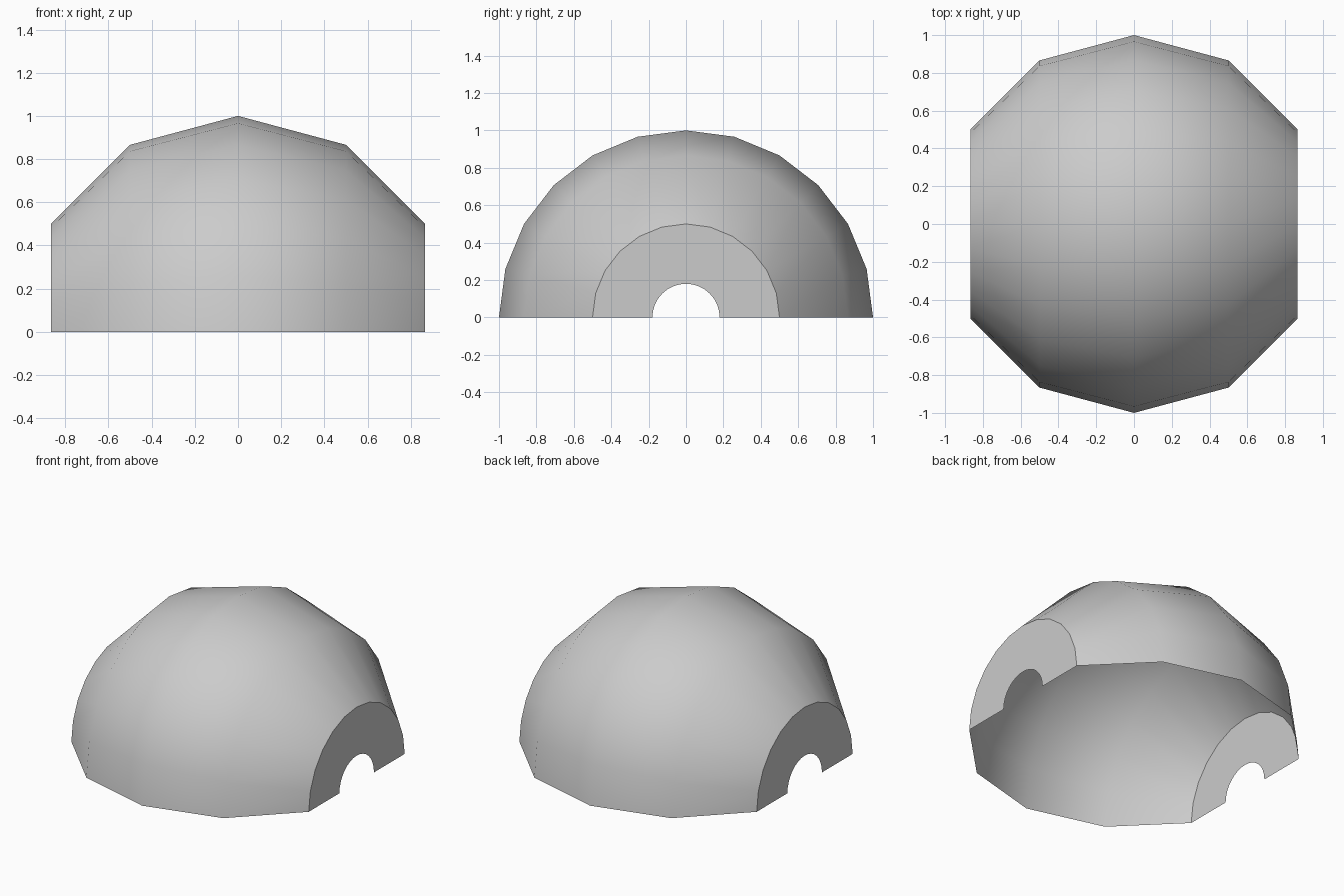
import bpy, bmesh, math

if "Cube" in bpy.data.objects:
    bpy.data.objects.remove(bpy.data.objects["Cube"])

SIDES = 12        # facets around the half turn
HOLE_R = 0.18
HOLE_SIDES = 16


def arc(bm, x, r, n):
    """Half circle of vertices about the x axis, from -y over the top to +y."""
    return [bm.verts.new((x, -r * math.cos(math.pi * i / n),
                          r * math.sin(math.pi * i / n))) for i in range(n + 1)]


bm = bmesh.new()

# Dome shell: sphere rings every 30 degrees along x, open underneath
rings = []
for deg in (-60, -30, 0, 30, 60):
    a = math.radians(deg)
    rings.append(arc(bm, math.sin(a), math.cos(a), SIDES))
for a, b in zip(rings, rings[1:]):
    for i in range(SIDES):
        bm.faces.new((a[i], b[i], b[i + 1], a[i + 1]))

# Flat ends, each with a half-round opening
for ring, sign in ((rings[0], -1), (rings[-1], 1)):
    hole = arc(bm, ring[0].co.x, HOLE_R, HOLE_SIDES)
    loop = hole + ring[::-1]
    bm.faces.new(loop if sign < 0 else loop[::-1])

bmesh.ops.recalc_face_normals(bm, faces=bm.faces)
bm.faces.ensure_lookup_table()
f = bm.faces[0]
if f.normal.dot(f.calc_center_median()) < 0:
    bmesh.ops.reverse_faces(bm, faces=bm.faces)

mesh = bpy.data.meshes.new("dome_shell")
bm.to_mesh(mesh)
bm.free()
dome = bpy.data.objects.new("dome_shell", mesh)
bpy.context.collection.objects.link(dome)

# Smooth dome, crisp flat ends
bpy.context.view_layer.objects.active = dome
dome.select_set(True)
bpy.ops.object.shade_smooth_by_angle(angle=math.radians(35))
